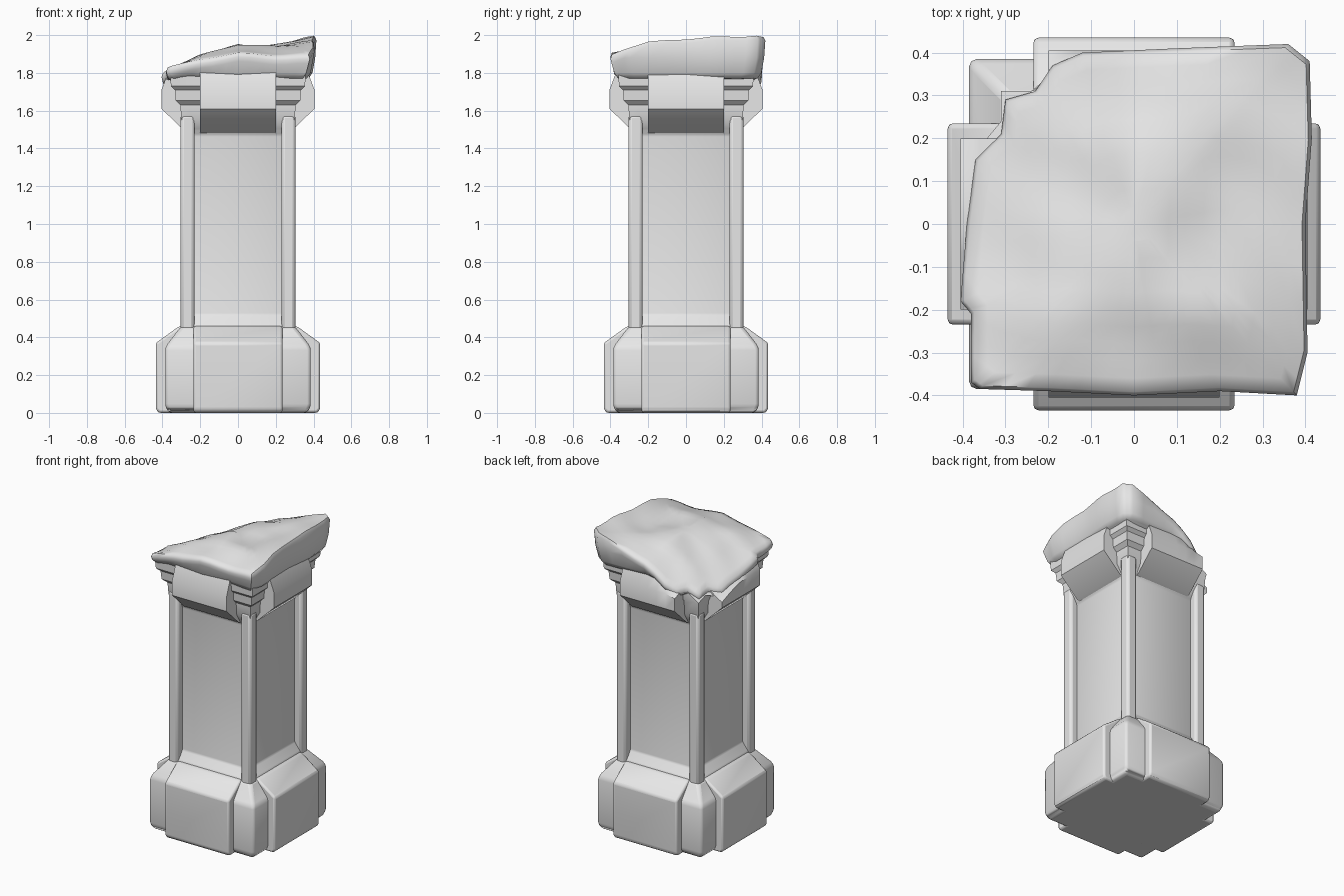
import bpy, bmesh, math
from mathutils import Matrix, Vector

cube = bpy.data.objects.get("Cube")
if cube:
    bpy.data.objects.remove(cube, do_unlink=True)

stone = bpy.data.materials.new("grey stone")
stone.use_nodes = True
GREY = (0.8, 0.8, 0.8, 1)
stone.diffuse_color = GREY
stone.node_tree.nodes["Principled BSDF"].inputs["Base Color"].default_value = GREY

# Broken top: heights in centimetres on a coarse grid, front row first
BREAK = [(183, 187, 190, 189, 189),
         (180, 190, 195, 194, 197),
         (174, 186, 195, 193, 198),
         (167, 181, 193, 195, 199),
         (159, 172, 186, 194, 200)]


def break_height(x, y):
    u = min(max((x + 0.4) * 5, 0), 3.999)
    v = min(max((y + 0.4) * 5, 0), 3.999)
    i, j = int(u), int(v)
    s, t = u - i, v - j
    low = BREAK[j][i] * (1 - s) + BREAK[j][i + 1] * s
    high = BREAK[j + 1][i] * (1 - s) + BREAK[j + 1][i + 1] * s
    ripple = 0.006 * math.sin(17 * x + 5 * y) * math.sin(19 * y - 3 * x)
    return min((low * (1 - t) + high * t) / 100 + ripple, 2)


def erode(bm, gap):
    """Keep a part under the broken surface and trim its missing corner."""
    for v in bm.verts:
        if v.co.x < -0.2 and v.co.y > 0.2:
            v.co.x = max(v.co.x, -0.31)
            v.co.y = min(v.co.y, 0.31)
        v.co.z = min(v.co.z, break_height(v.co.x, v.co.y) - gap)


def finish(name, bm, bevel=0.0, angle=40):
    bmesh.ops.recalc_face_normals(bm, faces=bm.faces)
    mesh = bpy.data.meshes.new(name)
    bm.to_mesh(mesh)
    bm.free()
    mesh.materials.append(stone)
    obj = bpy.data.objects.new(name, mesh)
    bpy.context.collection.objects.link(obj)
    if bevel:
        mod = obj.modifiers.new("worn edges", "BEVEL")
        mod.width = bevel
        mod.segments = 2
        mod.limit_method = "ANGLE"
        mod.angle_limit = math.radians(25)
    bpy.ops.object.select_all(action="DESELECT")
    obj.select_set(True)
    bpy.context.view_layer.objects.active = obj
    bpy.ops.object.shade_smooth_by_angle(angle=math.radians(angle))
    return obj


def skin(bm, rings):
    """Join closed rings of points, capping both ends."""
    rows = [[bm.verts.new(p) for p in ring] for ring in rings]
    n = len(rows[0])
    for a, b in zip(rows, rows[1:]):
        for i in range(n):
            k = (i + 1) % n
            bm.faces.new((a[i], a[k], b[k], b[i]))
    bm.faces.new(rows[0][::-1])
    bm.faces.new(rows[-1])


def square(half, z, steps=1):
    corners = [(-half, -half), (half, -half), (half, half), (-half, half)]
    return [Vector((*a, z)).lerp(Vector((*b, z)), s / steps)
            for a, b in zip(corners, corners[1:] + corners[:1])
            for s in range(steps)]


def tower(profile, steps=1):
    bm = bmesh.new()
    skin(bm, [square(half, z, steps) for half, z in profile])
    return bm


def panel(profile, half_width, turn, steps=1):
    """Extrude a side profile across one face of the pillar."""
    bm = bmesh.new()
    spans = [half_width * (2 * s / steps - 1) for s in range(steps + 1)]
    skin(bm, [[(x, -out, z) for out, z in profile] for x in spans])
    bm.transform(Matrix.Rotation(turn * math.pi / 2, 4, "Z"))
    return bm


SIDES = ("front", "left", "back", "right")

# Base block with sloping shoulders
finish("base_block", tower([(0.365, 0), (0.385, 0.03), (0.385, 0.35), (0.3, 0.46)]), 0.025)

# Shaft core, flaring at foot and head
finish("shaft_core", tower([(0.3, 0.42), (0.295, 0.465), (0.255, 0.52),
                            (0.255, 1.47), (0.29, 1.54)]), 0.008)

# Corner posts
for side_x in (-1, 1):
    for side_y in (-1, 1):
        post = bmesh.new()
        bmesh.ops.create_cube(post, size=1)
        bmesh.ops.scale(post, vec=(0.075, 0.075, 1.18), verts=post.verts)
        bmesh.ops.translate(post, vec=(side_x * 0.267, side_y * 0.267, 0.99), verts=post.verts)
        name = ("front" if side_y < 0 else "back") + ("_left" if side_x > 0 else "_right")
        finish(name + "_post", post, 0.018)

# Projecting base panels and capital brackets on all sides
BASE_PROFILE = [(0.2, 0), (0.42, 0), (0.435, 0.02), (0.435, 0.37), (0.31, 0.46), (0.2, 0.46)]
BRACKET_PROFILE = [(0.2, 1.46), (0.28, 1.49), (0.405, 1.61), (0.405, 1.71),
                   (0.375, 1.79), (0.36, 1.84), (0.2, 1.84)]
for turn, side in enumerate(SIDES):
    finish(side + "_base_panel", panel(BASE_PROFILE, 0.235, turn), 0.022)
    bracket = panel(BRACKET_PROFILE, 0.2, turn, 6)
    erode(bracket, 0.02)
    finish(side + "_bracket", bracket)

# Stepped capital behind the brackets
capital = tower([(0.27, 1.5), (0.3, 1.55), (0.305, 1.63), (0.33, 1.655),
                 (0.335, 1.71), (0.355, 1.73), (0.36, 1.83)], 12)
erode(capital, 0.03)
finish("capital", capital, 0, 35)

# Broken slab: worn outline, rim and hollowed surface
OUTLINE = [(-0.36, -0.385), (-0.2, -0.39), (0, -0.4), (0.2, -0.39), (0.38, -0.4),
           (0.405, -0.3), (0.4, 0), (0.415, 0.2), (0.41, 0.38), (0.36, 0.42),
           (0.1, 0.41), (-0.12, 0.4), (-0.19, 0.37), (-0.23, 0.31), (-0.3, 0.29),
           (-0.31, 0.21), (-0.37, 0.15), (-0.39, 0), (-0.405, -0.18), (-0.38, -0.21),
           (-0.38, -0.37)]
edge = [Vector(a).lerp(Vector(b), s / 3)
        for a, b in zip(OUTLINE, OUTLINE[1:] + OUTLINE[:1]) for s in range(3)]


def slab_ring(scale, drop, ceiling=2.0):
    points = [p * scale for p in edge]
    return [(p.x, p.y, min(ceiling, break_height(p.x, p.y) - drop)) for p in points]


slab = bmesh.new()
rings = [slab_ring(0.9, 0.08, 1.77), slab_ring(0.95, 0.06, 1.8),
         slab_ring(0.985, 0.045, 1.88), slab_ring(1, 0.02), slab_ring(0.98, 0)]
rings += [slab_ring(s / 10, 0) for s in (9, 8, 7, 6, 5, 4, 3, 2, 1)]
skin(slab, rings)
finish("broken_slab", slab, 0, 60)
